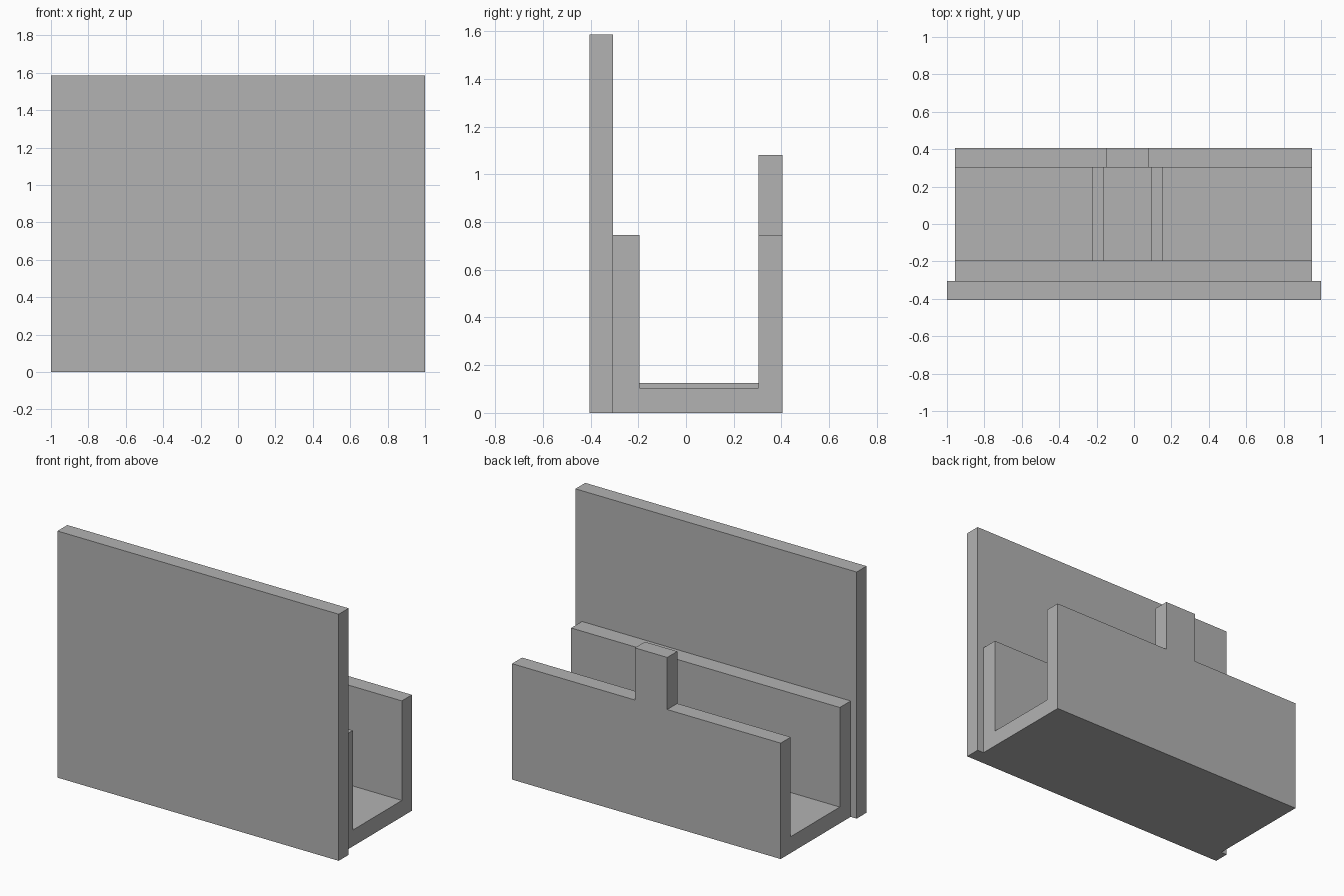
import bpy
import bmesh
from mathutils import Vector

if "Cube" in bpy.data.objects:
    bpy.data.objects.remove(bpy.data.objects["Cube"], do_unlink=True)

grey = bpy.data.materials.new("plain grey")
grey.use_nodes = True
colour = (0.45, 0.45, 0.45, 1)
grey.diffuse_color = colour
grey.node_tree.nodes["Principled BSDF"].inputs["Base Color"].default_value = colour


def finish(name, bm):
    bmesh.ops.recalc_face_normals(bm, faces=bm.faces[:])
    mesh = bpy.data.meshes.new(name)
    bm.to_mesh(mesh)
    bm.free()
    mesh.materials.append(grey)
    obj = bpy.data.objects.new(name, mesh)
    bpy.context.scene.collection.objects.link(obj)


def profile_along_x(profile, x0, x1):
    """Extrude a closed y, z outline from x0 to x1."""
    bm = bmesh.new()
    face = bm.faces.new([bm.verts.new((x0, y, z)) for y, z in profile])
    grown = bmesh.ops.extrude_face_region(bm, geom=[face])["geom"]
    verts = [v for v in grown if isinstance(v, bmesh.types.BMVert)]
    bmesh.ops.translate(bm, verts=verts, vec=(x1 - x0, 0, 0))
    bmesh.ops.recalc_face_normals(bm, faces=bm.faces[:])
    return bm


def rectangle(y0, y1, z0, z1):
    return [(y0, z0), (y1, z0), (y1, z1), (y0, z1)]


FRONT, PANEL_BACK, INNER_FRONT, INNER_BACK, BACK = -0.405, -0.305, -0.195, 0.303, 0.405
FLOOR, WALL_TOP, TAB_TOP = 0.105, 0.745, 1.08
TAB_X = (-0.15, 0.08)

# Tall front panel
finish("front_panel", profile_along_x(rectangle(FRONT, PANEL_BACK, 0, 1.585), -1, 1))

# U-shaped trough
trough = profile_along_x([
    (PANEL_BACK, 0), (BACK, 0), (BACK, WALL_TOP), (INNER_BACK, WALL_TOP),
    (INNER_BACK, FLOOR), (INNER_FRONT, FLOOR), (INNER_FRONT, WALL_TOP),
    (PANEL_BACK, WALL_TOP)], -0.957, 0.953)

# Tab raised from the top of the trough's back wall
top = next(f for f in trough.faces
           if f.normal.z > 0.9 and f.calc_center_median().y > INNER_BACK)
for x in TAB_X:
    strip = [f for f in trough.faces if abs(f.normal.x) < 0.5
             and f.calc_center_median().y > INNER_BACK - 0.01
             and f.calc_center_median().z > FLOOR]
    geom = strip + list({e for f in strip for e in f.edges}) + list({v for f in strip for v in f.verts})
    bmesh.ops.bisect_plane(trough, geom=geom, plane_co=Vector((x, 0, 0)), plane_no=Vector((1, 0, 0)))
    trough.normal_update()
top = next(f for f in trough.faces if f.normal.z > 0.9
           and f.calc_center_median().y > INNER_BACK
           and TAB_X[0] < f.calc_center_median().x < TAB_X[1]
           and f.calc_center_median().z > FLOOR + 0.1)
grown = bmesh.ops.extrude_face_region(trough, geom=[top])["geom"]
if top.is_valid:
    bmesh.ops.delete(trough, geom=[top], context='FACES_ONLY')
bmesh.ops.translate(trough, verts=[v for v in grown if isinstance(v, bmesh.types.BMVert)],
                    vec=(0, 0, TAB_TOP - WALL_TOP))
finish("trough_with_tab", trough)

# Low cross ribs on the trough floor
for name, x0 in (("right_floor_rib", -0.225), ("left_floor_rib", 0.09)):
    finish(name, profile_along_x(
        rectangle(INNER_FRONT, INNER_BACK, FLOOR - 0.005, 0.125), x0, x0 + 0.065))
